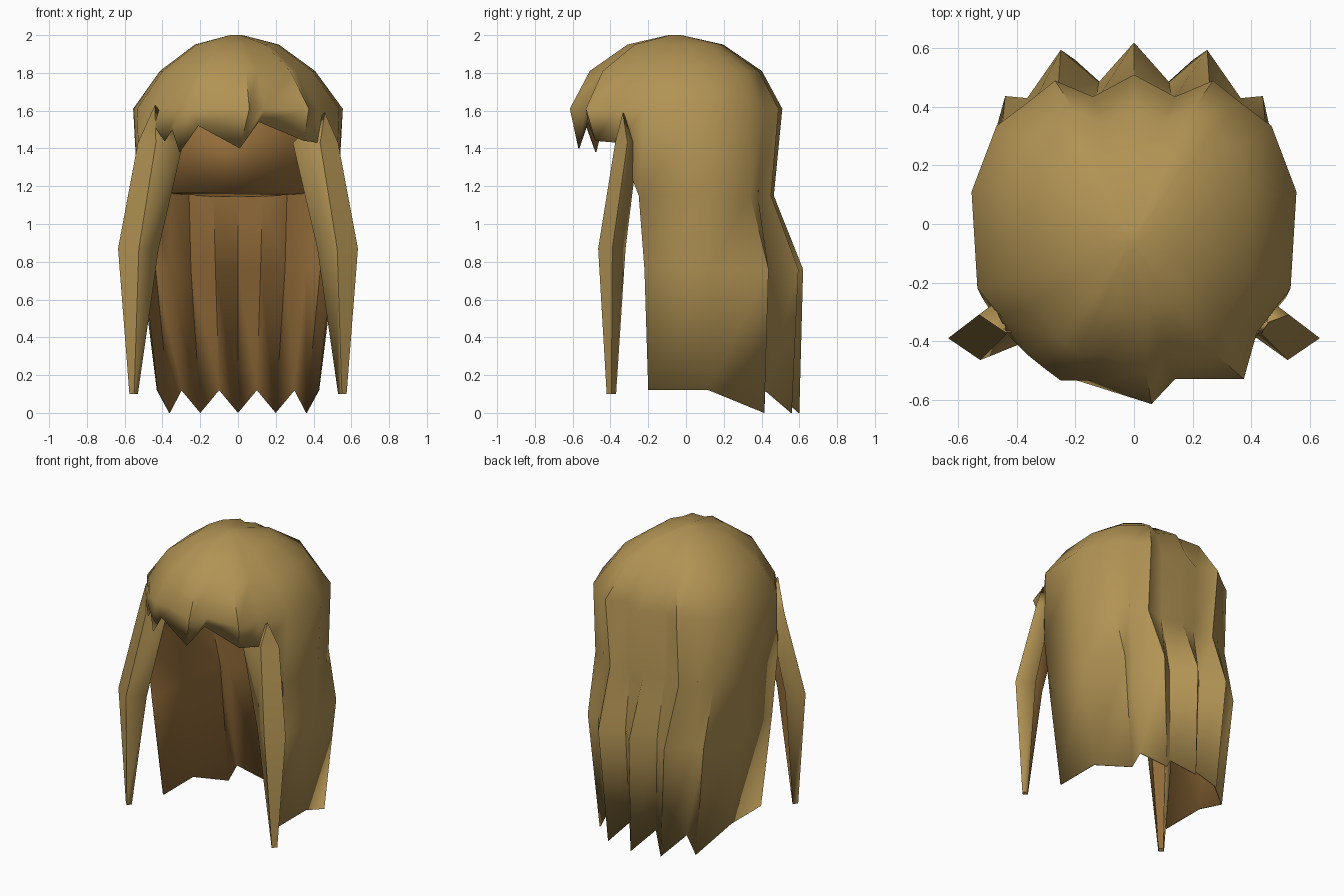
import bpy
import bmesh
import math

if "Cube" in bpy.data.objects:
    bpy.data.objects.remove(bpy.data.objects["Cube"])


def material(name, rgb):
    m = bpy.data.materials.new(name)
    m.diffuse_color = (*rgb, 1.0)
    m.use_nodes = True
    m.node_tree.nodes["Principled BSDF"].inputs["Base Color"].default_value = m.diffuse_color
    return m


GOLD = material("golden_hair", (0.44, 0.29, 0.088))
BROWN = material("inner_brown", (0.30, 0.155, 0.043))


def make_sheet(name, verts, faces, mats, thickness=0.006, angle=50):
    """Hair sheet with a thin second layer of the inner colour."""
    bm = bmesh.new()
    vs = [bm.verts.new(v) for v in verts]
    for f in faces:
        bm.faces.new([vs[i] for i in f])
    mesh = bpy.data.meshes.new(name)
    bm.to_mesh(mesh)
    bm.free()
    for m in mats:
        mesh.materials.append(m)
    ob = bpy.data.objects.new(name, mesh)
    bpy.context.collection.objects.link(ob)
    bpy.ops.object.select_all(action='DESELECT')
    ob.select_set(True)
    bpy.context.view_layer.objects.active = ob
    bpy.ops.object.shade_smooth_by_angle(angle=math.radians(angle))
    mod = ob.modifiers.new("inner_layer", 'SOLIDIFY')
    mod.thickness = thickness
    mod.offset = -1
    mod.material_offset = 1
    return ob


# Back hair: half the columns, from back centre to front edge.
# Each has (x, y) at z 1.61, 1.15, 0.76 and at its own hem height.
back = [
    ((0, .51), (0, .465), (0, .62), (0, .60), 0),
    ((.14, .435), (.13, .42), (.12, .485), (.10, .47), .12),
    ((.27, .49), (.26, .45), (.25, .595), (.20, .56), 0),
    ((.37, .41), (.36, .38), (.365, .43), (.30, .42), .12),
    ((.47, .335), (.45, .34), (.44, .437), (.365, .415), 0),
    ((.555, .11), (.53, .11), (.51, .12), (.43, .12), .12),
    ((.535, -.22), (.52, -.25), (.50, -.22), (.43, -.20), .12),
]

# Fringe: ring point (x, y) and hem point (x, y, z), left to right
fringe = [
    ((-.45, -.32), (-.45, -.36, 1.53)),
    ((-.36, -.45), (-.39, -.42, 1.44)),
    ((-.31, -.49), (-.35, -.45, 1.50)),
    ((-.25, -.535), (-.31, -.48, 1.38)),
    ((-.14, -.535), (-.21, -.53, 1.52)),
    ((.06, -.615), (.01, -.57, 1.40)),
    ((.14, -.53), (.11, -.52, 1.54)),
    ((.375, -.53), (.35, -.48, 1.44)),
    ((.42, -.37), (.43, -.36, 1.43)),
]

# Dome rings: x scale, y scale, height
CROWN = (-0.01, -0.06)
dome = [(.06, .06, 2.0), (.40, .45, 1.95), (.74, .81, 1.81)]


def dome_points(p):
    return [(CROWN[0] + (p[0] - CROWN[0]) * sx,
             CROWN[1] + (p[1] - CROWN[1]) * sy, z) for sx, sy, z in dome]


def back_column(col, side):
    pts = [(x * side, y) for x, y in col[:4]]
    lower = [(*p, z) for p, z in zip(pts, (1.61, 1.15, .76, col[4]))]
    return dome_points(pts[0]) + lower


columns = [back_column(c, 1) for c in reversed(back)]
columns += [back_column(c, -1) for c in back[1:]]
columns += [dome_points(p) + [(*p, 1.61), hem] for p, hem in fringe]

# Main hair: bridge neighbouring columns and close the crown
verts, starts = [], []
for c in columns:
    starts.append(len(verts))
    verts += c
faces = [list(starts)]
n = len(columns)
for i in range(n):
    j = (i + 1) % n
    a, b = starts[i], starts[j]
    for k in range(min(len(columns[i]), len(columns[j])) - 1):
        faces.append([a + k + 1, b + k + 1, b + k, a + k])
make_sheet("main_hair", verts, faces, [GOLD, BROWN])

# Side locks: inner, front, outer and back edge at three heights
sections = [
    [(.29, -.37, 1.43), (.435, -.375, 1.43), (.53, -.31, 1.43), (.45, -.25, 1.44)],
    [(.42, -.39, .87), (.525, -.465, .87), (.635, -.39, .87), (.53, -.32, .87)],
    [(.53, -.395, .10), (.55, -.42, .10), (.575, -.395, .10), (.55, -.37, .10)],
]


def side_lock(name, side, apex):
    pts = [(x * side, y, z) for s in sections for x, y, z in s] + [apex]
    fs = [[4 * r + 4 + k, 4 * r + 5 + k, 4 * r + 1 + k, 4 * r + k]
          for r in range(2) for k in range(3)]
    fs += [[k, k + 1, 12] for k in range(3)]
    fs.append([11, 10, 9, 8])
    if side < 0:
        fs = [f[::-1] for f in fs]
    make_sheet(name, pts, fs, [GOLD, BROWN], angle=30)


side_lock("right_lock", 1, (.46, -.335, 1.59))
side_lock("left_lock", -1, (-.44, -.37, 1.63))

# Inner lining behind the head, with a lip running back to the hair
lining = [(-.36, .38, 1.60), (.36, .38, 1.60), (.36, .38, 1.17), (-.36, .38, 1.17),
          (.34, .385, 1.16), (.13, .42, 1.145), (-.13, .42, 1.145), (-.34, .385, 1.16)]
make_sheet("inner_lining", lining, [[0, 3, 2, 1], [3, 7, 6, 5, 4, 2]],
           [BROWN], thickness=0.004, angle=30)
